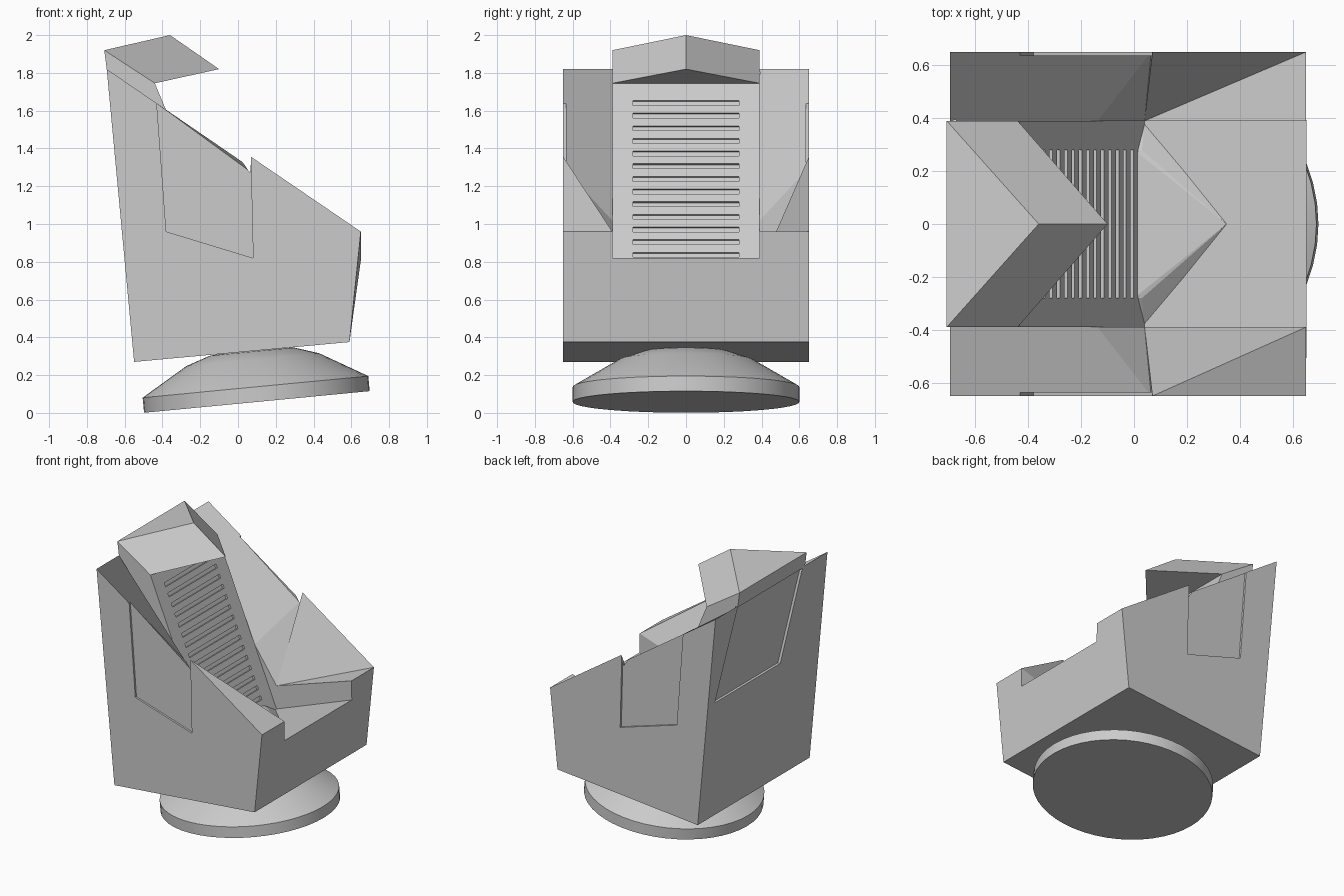
import bpy, bmesh, math
from mathutils import Vector, Matrix

if "Cube" in bpy.data.objects:
    bpy.data.objects.remove(bpy.data.objects["Cube"])


def make_object(name, bm):
    bmesh.ops.remove_doubles(bm, verts=bm.verts, dist=1e-5)
    bmesh.ops.recalc_face_normals(bm, faces=bm.faces)
    me = bpy.data.meshes.new(name)
    bm.to_mesh(me)
    bm.free()
    ob = bpy.data.objects.new(name, me)
    bpy.context.collection.objects.link(ob)
    return ob


def prism(bm, pts, offset):
    """Solid from a planar loop swept along an offset."""
    a = [bm.verts.new(p) for p in pts]
    b = [bm.verts.new(Vector(p) + Vector(offset)) for p in pts]
    bm.faces.new(a)
    bm.faces.new(b[::-1])
    for i in range(len(a)):
        j = (i + 1) % len(a)
        bm.faces.new((a[i], b[i], b[j], a[j]))


def carve(ob, bm):
    cutter = make_object("cutter", bm)
    cutter.hide_render = True
    mod = ob.modifiers.new("carve", 'BOOLEAN')
    mod.operation = 'DIFFERENCE'
    mod.solver = 'EXACT'
    mod.object = cutter
    bpy.context.view_layer.objects.active = ob
    bpy.ops.object.modifier_apply(modifier=mod.name)
    bpy.data.objects.remove(cutter)


# Seat body: half-profile points (x, y, z), mirrored across y
P = {
    'base_back': (-.55, .65, .27), 'base_front': (.59, .65, .375),
    'nose': (.65, .65, .96), 'peak': (.07, .65, 1.355),
    'step': (.065, .65, 1.30), 'rear': (-.695, .65, 1.82),
    'nose_in': (.65, .39, .96), 'arm_in': (.04, .39, .76),
    'rear_in': (-.695, .39, 1.82), 'cross': (-.138, .39, 1.018),
    'lip': (.652, .39, .82), 'seat_back': (.04, .39, .59),
    'head_low': (-.44, .39, 1.745), 'head_top': (-.708, .39, 1.92),
}
bm = bmesh.new()
V = {}
for k, (x, y, z) in P.items():
    V[k, 1] = bm.verts.new((x, y, z))
    V[k, -1] = bm.verts.new((x, -y, z))
ridge_back = bm.verts.new((-.36, 0, 2.0))
ridge_front = bm.verts.new((-.10, 0, 1.82))

for s in (1, -1):
    def face(names):
        bm.faces.new([V[n, s] for n in names.split()])
    face("base_back base_front nose peak step rear")
    face("peak step arm_in")
    face("step rear rear_in cross")
    face("step cross arm_in")
    face("rear_in cross head_low head_top")
    face("cross arm_in seat_back")
    face("nose_in lip seat_back arm_in")
    if s == 1:
        face("nose peak arm_in")
        face("nose arm_in nose_in")
    else:
        face("nose peak nose_in")
        face("peak arm_in nose_in")
    bm.faces.new((V['head_top', s], V['head_low', s], ridge_front, ridge_back))


# Faces that span both sides
def span(names):
    n = names.split()
    bm.faces.new([V[k, 1] for k in n] + [V[k, -1] for k in reversed(n)])


span("base_back base_front")
span("base_front nose nose_in lip")
span("lip seat_back")
span("seat_back cross head_low")
span("base_back rear rear_in head_top")
bm.faces.new((V['head_top', 1], V['head_top', -1], ridge_back))
bm.faces.new((V['head_low', 1], V['head_low', -1], ridge_front))
body = make_object("seat_body", bm)

# Shallow side panels
bm = bmesh.new()
for s in (1, -1):
    outline = [(-.436, 1.72), (-.38, .96), (.08, .82), (.066, 1.42)]
    prism(bm, [(x, s * .636, z) for x, z in outline], (0, s * .1, 0))
carve(body, bm)

# Slanted rear panel
bm = bmesh.new()
back_x = lambda z: -.55 - .0945 * (z - .27)
outline = [(.39, 1.81), (-.36, 1.81), (-.19, 1.16), (.57, 1.16)]
prism(bm, [(back_x(z) + .02, y, z) for y, z in outline], (-.1, 0, 0))
carve(body, bm)

# Backrest ventilation slots
bm = bmesh.new()
top, low = Vector((-.44, 0, 1.745)), Vector((.04, 0, .59))
along = (low - top).normalized()
out = Vector((-along.z, 0, along.x))
for i in range(16):
    c = top.lerp(low, .09 + i * .058)
    a, b = c - along * .014, c + along * .014
    loop = [a - out * .015, b - out * .015, b + out * .02, a + out * .02]
    prism(bm, [p + Vector((0, -.28, 0)) for p in loop], (0, .56, 0))
carve(body, bm)

# Pointed wedge on the seat floor
bm = bmesh.new()
for p in [(.35, 0, .712), (.35, 0, .69)]:
    bm.verts.new(p)
for s in (1, -1):
    bm.verts.new((.03, s * .28, .65))
    bm.verts.new((.04, s * .385, .585))
    bm.verts.new((.0, s * .28, .65))
bmesh.ops.convex_hull(bm, input=bm.verts)
make_object("seat_wedge", bm)

# Tilted round pedestal, lathed
bm = bmesh.new()
profile = [(0, 0), (.6, 0), (.6, .08), (.353, .225), (.226, .267), (0, .285)]
vs = [bm.verts.new((r, 0, z)) for r, z in profile]
es = [bm.edges.new((vs[i], vs[i + 1])) for i in range(len(vs) - 1)]
bmesh.ops.spin(bm, geom=vs + es, cent=(0, 0, 0), axis=(0, 0, 1),
               angle=math.tau, steps=48, use_duplicate=False)
bmesh.ops.transform(bm, verts=bm.verts, matrix=Matrix.Translation((.1, 0, .058))
                    @ Matrix.Rotation(-math.atan2(.115, 1.2), 4, 'Y'))
base = make_object("pedestal", bm)
bpy.ops.object.select_all(action='DESELECT')
base.select_set(True)
bpy.context.view_layer.objects.active = base
bpy.ops.object.shade_smooth_by_angle(angle=math.radians(35))
